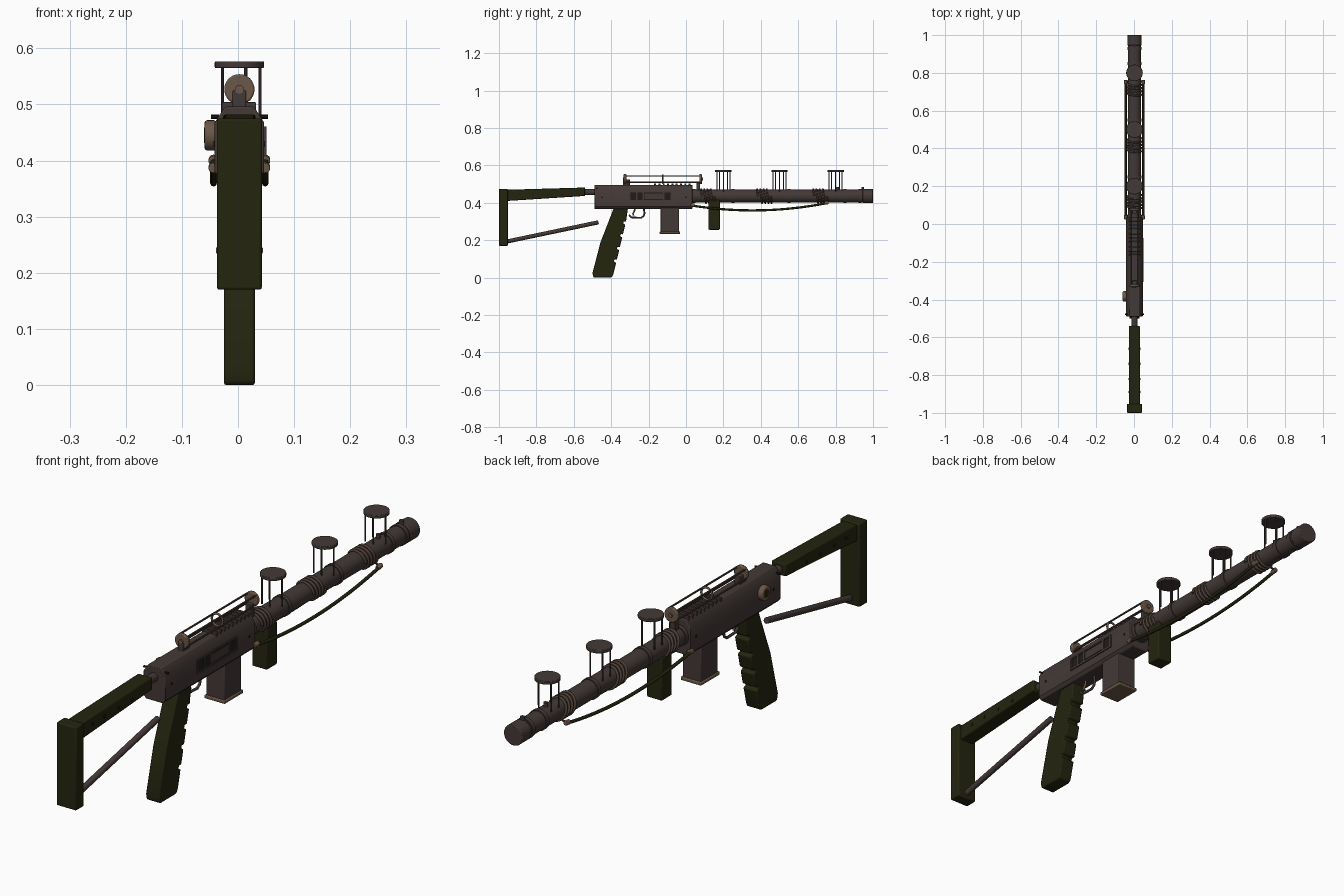
import bpy, bmesh
from math import pi, sin, cos, radians
from mathutils import Vector, Matrix

old = bpy.data.objects.get("Cube")
if old:
    bpy.data.objects.remove(old)

CX = 0.0025      # centre plane of the body
BZ = 0.436       # barrel axis height


def material(name, rgb):
    m = bpy.data.materials.new(name)
    m.use_nodes = True
    m.diffuse_color = (*rgb, 1)
    bsdf = m.node_tree.nodes["Principled BSDF"]
    bsdf.inputs["Base Color"].default_value = (*rgb, 1)
    bsdf.inputs["Roughness"].default_value = 0.7
    return m


METAL = material("dark brown metal", (0.056, 0.041, 0.037))
GREEN = material("dark olive", (0.018, 0.018, 0.005))
TAN = material("dull bronze", (0.15, 0.098, 0.065))
WRAP = material("brown wrap", (0.075, 0.05, 0.038))
BLACK = material("near black", (0.014, 0.011, 0.01))


def finish(name, bm, mat, bevel=0.0):
    bmesh.ops.recalc_face_normals(bm, faces=bm.faces)
    me = bpy.data.meshes.new(name)
    bm.to_mesh(me)
    bm.free()
    me.materials.append(mat)
    for p in me.polygons:
        p.use_smooth = True
    me.set_sharp_from_angle(angle=radians(35))
    ob = bpy.data.objects.new(name, me)
    bpy.context.collection.objects.link(ob)
    if bevel:
        mod = ob.modifiers.new("Bevel", 'BEVEL')
        mod.width = bevel
        mod.segments = 2
        mod.angle_limit = radians(40)
    return ob


def box(name, x, y, z, mat, bevel=0.0):
    """Box from (low, high) ranges."""
    bm = bmesh.new()
    mid = Vector([(a + b) / 2 for a, b in (x, y, z)])
    size = [b - a for a, b in (x, y, z)]
    bmesh.ops.create_cube(bm, size=1, matrix=Matrix.Translation(mid) @ Matrix.Diagonal((*size, 1)))
    return finish(name, bm, mat, bevel)


def rod(name, a, b, r, mat, sides=24, r2=None, bevel=0.0):
    """Cylinder between two points."""
    a, b = Vector(a), Vector(b)
    d = b - a
    bm = bmesh.new()
    rot = Vector((0, 0, 1)).rotation_difference(d).to_matrix().to_4x4()
    bmesh.ops.create_cone(bm, cap_ends=True, segments=sides, radius1=r, radius2=r2 or r,
                          depth=d.length, matrix=Matrix.Translation((a + b) / 2) @ rot)
    return finish(name, bm, mat, bevel)


def prism(name, points, direction, mat, bevel=0.0):
    """Closed outline extruded along a direction."""
    bm = bmesh.new()
    face = bm.faces.new([bm.verts.new(p) for p in points])
    new = bmesh.ops.extrude_face_region(bm, geom=[face])["geom"]
    bmesh.ops.translate(bm, vec=direction, verts=[v for v in new if isinstance(v, bmesh.types.BMVert)])
    return finish(name, bm, mat, bevel)


def side_prism(name, yz, half, mat, bevel=0.0):
    return prism(name, [(CX - half, y, z) for y, z in yz], (2 * half, 0, 0), mat, bevel)


def tube(name, points, r, mat, cyclic=False):
    cu = bpy.data.curves.new(name, 'CURVE')
    cu.dimensions = '3D'
    cu.bevel_depth = r
    cu.bevel_resolution = 2
    cu.use_fill_caps = True
    sp = cu.splines.new('POLY')
    sp.points.add(len(points) - 1)
    for p, co in zip(sp.points, points):
        p.co = (*co, 1)
    sp.use_cyclic_u = cyclic
    sp.use_smooth = True
    cu.materials.append(mat)
    ob = bpy.data.objects.new(name, cu)
    bpy.context.collection.objects.link(ob)
    return ob


def span(c, h):
    return (c - h, c + h)


# Stock
box("butt_plate", span(CX, 0.04), (-1, -0.953), (0.17, 0.475), GREEN, 0.004)
side_prism("stock_bar", [(-0.96, 0.41), (-0.54, 0.437), (-0.54, 0.482), (-0.96, 0.47)], 0.029, GREEN, 0.004)
rod("stock_neck", (CX, -0.55, 0.457), (CX, -0.48, 0.457), 0.016, METAL)
rod("stock_strut", (CX, -0.96, 0.193), (CX, -0.468, 0.296), 0.011, METAL, bevel=0.003)
for y in (-0.89, -0.82, -0.74, -0.66):
    rod("stock_screw", (CX - 0.032, y, 0.446), (CX + 0.032, y, 0.446), 0.006, BLACK, 12)

# Receiver: bevelled box section run along the length
section = [(-0.034, 0.368), (0.034, 0.368), (0.044, 0.38), (0.044, 0.468), (0.026, 0.496),
           (-0.026, 0.496), (-0.044, 0.468), (-0.044, 0.38)]
prism("receiver", [(CX + x, -0.49, z) for x, z in section], (0, 0.525, 0), METAL, 0.003)
for i in range(9):
    y = -0.165 + i * 0.023
    box("cooling_slat", span(CX, 0.03), span(y, 0.005), (0.485, 0.504), METAL, 0.002)

# Side panel with frame and bars
side = CX + 0.044
box("panel_recess", (side - 0.002, side + 0.001), (-0.3, -0.08), (0.412, 0.458), BLACK)
for z in (0.412, 0.458):
    box("panel_rail", (side - 0.002, side + 0.004), (-0.305, -0.075), span(z, 0.003), METAL)
for y in (-0.302, -0.262, -0.228, -0.118, -0.078):
    box("panel_post", (side - 0.002, side + 0.004), span(y, 0.004), (0.412, 0.458), METAL)
box("panel_cover", (side - 0.002, side + 0.003), (-0.222, -0.124), (0.42, 0.45), METAL)
for s in (-1, 1):
    rod("receiver_stud", (CX + s * 0.036, -0.477, 0.478), (CX + s * 0.051, -0.477, 0.478), 0.004, BLACK, 10)
    for y in (-0.45, 0.0):
        rod("receiver_screw", (CX + s * 0.04, y, 0.43), (CX + s * 0.046, y, 0.43), 0.005, BLACK, 12)

# Selector dial
rod("dial", (-0.038, -0.383, 0.445), (-0.06, -0.383, 0.445), 0.027, TAN, 28, bevel=0.005)
rod("dial_centre", (-0.055, -0.383, 0.445), (-0.061, -0.383, 0.445), 0.014, GREEN, 20)

# Pistol grip with finger notches along the front edge
low, high = Vector((-0.388, 0.02)), Vector((-0.306, 0.36))
edge = (high - low).normalized()
inward = Vector((-edge.y, edge.x))
outline = [(-0.31, 0.375), (-0.385, 0.375), (-0.457, 0.19), (-0.5, 0.025), (-0.496, 0.004), (-0.49, 0),
           (-0.405, 0), (-0.394, 0.005), tuple(low)]
for t in (0.2, 0.4, 0.6, 0.8):
    c = low.lerp(high, t)
    for along, depth in ((-0.008, 0), (-0.006, 0.013), (0.006, 0.013), (0.008, 0)):
        outline.append(tuple(c + edge * along + inward * depth))
side_prism("pistol_grip", outline, 0.0275, GREEN, 0.004)

# Trigger and guard
tube("trigger_guard", [(CX, y, z) for y, z in ((-0.305, 0.335), (-0.29, 0.322), (-0.24, 0.32),
     (-0.226, 0.33), (-0.222, 0.345), (-0.226, 0.372))], 0.005, METAL)
tube("trigger", [(CX, y, z) for y, z in ((-0.272, 0.375), (-0.276, 0.355), (-0.284, 0.342), (-0.28, 0.332))],
     0.0045, TAN)

# Magazine and front grip
box("magazine", span(CX, 0.037), (-0.135, -0.037), (0.24, 0.375), METAL, 0.003)
box("magazine_base", span(CX, 0.042), (-0.141, -0.031), (0.234, 0.246), TAN, 0.003)
box("front_grip", span(CX, 0.031), (0.12, 0.181), (0.256, 0.415), GREEN, 0.005)

# Barrel, collars and muzzle
rod("barrel", (CX, 0.02, BZ), (CX, 0.99, BZ), 0.0345, METAL, 40)
rod("muzzle", (CX, 0.945, BZ), (CX, 1, BZ), 0.038, METAL, 40, bevel=0.003)
for y in (0.042, 0.25, 0.55, 0.85, 0.93):
    rod("barrel_collar", (CX, y - 0.008, BZ), (CX, y + 0.008, BZ), 0.038, METAL, 40)
for y in (0.81, 0.945):
    rod("barrel_stud", (CX, y, BZ + 0.03), (CX, y, BZ + 0.049), 0.008, METAL, 12)

# Slanted cord wrapped round the barrel in three places
for y0 in (0.085, 0.385, 0.685):
    steps, turns = 120, 4
    pts = []
    for i in range(steps + 1):
        a = 2 * pi * turns * i / steps
        pts.append((CX + 0.037 * cos(a), y0 + 0.068 * i / steps - 0.009 * sin(a), BZ + 0.037 * sin(a)))
    tube("barrel_wrap", pts, 0.0048, WRAP)

# Three raised discs, each on five thin legs
for y in (0.2, 0.5, 0.8):
    rod("disc", (CX, y, 0.565), (CX, y, 0.577), 0.044, METAL, 32, bevel=0.002)
    for k in range(5):
        a = 2 * pi * k / 5
        x, yy = CX + 0.037 * cos(a), y + 0.037 * sin(a)
        rod("disc_leg", (x, yy, 0.462), (x, yy, 0.568), 0.0028, METAL, 8)

# Open sight: end discs joined by rods, with a middle ring
SZ = 0.527
for y, s in ((-0.326, -1), (0.078, 1)):
    rod("sight_disc", (CX, y - 0.007, SZ), (CX, y + 0.007, SZ), 0.027, TAN, 28, bevel=0.003)
    rod("sight_hub", (CX, y, SZ), (CX, y + s * 0.012, SZ), 0.008, TAN, 16)
for k in range(4):
    a = pi / 4 + k * pi / 2
    x, z = CX + 0.024 * cos(a), SZ + 0.024 * sin(a)
    rod("sight_rod", (x, -0.325, z), (x, 0.078, z), 0.0035, WRAP, 8)
tube("sight_ring", [(CX + 0.022 * cos(k * pi / 12), -0.124, SZ + 0.022 * sin(k * pi / 12)) for k in range(24)],
     0.004, TAN, True)
box("rear_sight_mount", span(CX, 0.012), (-0.337, -0.3), (0.485, 0.525), METAL, 0.002)
box("front_sight_mount", span(CX, 0.012), (0.055, 0.075), (0.46, 0.515), METAL, 0.002)

# Slings sagging along both sides
for s in (-1, 1):
    x = CX + s * 0.046
    pts = []
    for i in range(25):
        t = i / 24
        pts.append((x, 0.03 + 0.72 * t, 0.386 + 0.012 * t - 0.128 * t * (1 - t)))
    tube("sling", pts, 0.006, GREEN)
    for y, z, d in ((0.035, 0.386, -1), (0.75, 0.399, 1)):
        rod("sling_end", (x, y - 0.01, z), (x, y + 0.012, z + 0.003), 0.009, TAN, 14, bevel=0.002)
    rod("sling_lug", (CX + s * 0.02, 0.755, 0.41), (x, 0.755, 0.4), 0.004, METAL, 10)
